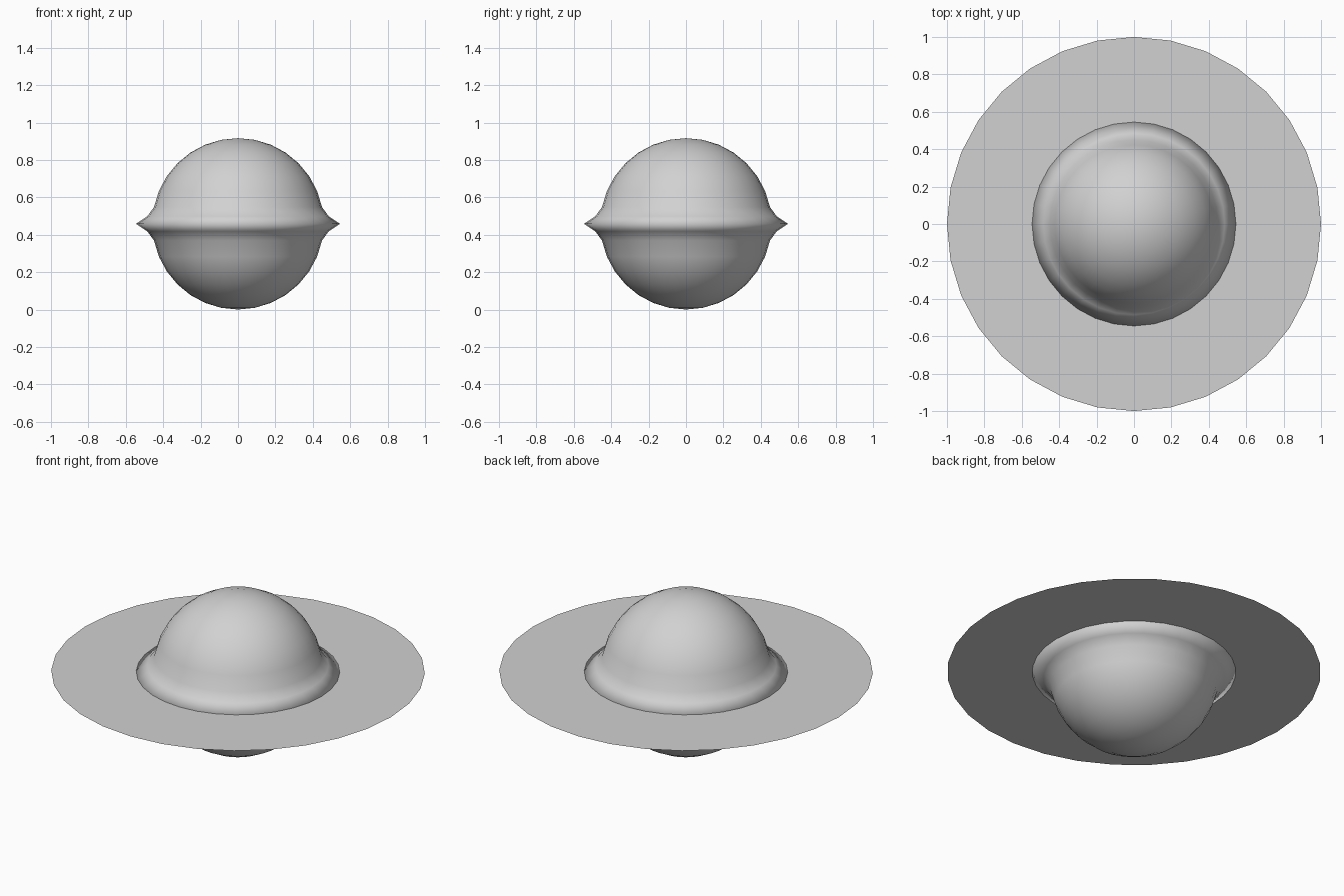
import bpy
import bmesh
import math

SIDES = 32
RADIUS = 0.458
MIDDLE = 0.459

cube = bpy.data.objects.get("Cube")
if cube:
    bpy.data.objects.remove(cube, do_unlink=True)

grey = bpy.data.materials.new("light grey")
grey.use_nodes = True
colour = (0.64, 0.64, 0.64, 1)
grey.diffuse_color = colour
grey.node_tree.nodes["Principled BSDF"].inputs["Base Color"].default_value = colour


def lathe(name, profile, smooth):
    """Spin a (radius, height) profile around the z axis."""
    bm = bmesh.new()
    verts = [bm.verts.new((r, 0, z)) for r, z in profile]
    edges = [bm.edges.new(pair) for pair in zip(verts, verts[1:])]
    bmesh.ops.spin(bm, geom=verts + edges, cent=(0, 0, 0), axis=(0, 0, 1),
                   angle=math.tau, steps=SIDES)
    bmesh.ops.remove_doubles(bm, verts=bm.verts, dist=0.0005)
    bmesh.ops.recalc_face_normals(bm, faces=bm.faces)
    if sum(f.normal.z * f.calc_area() for f in bm.faces) < -0.01:
        bmesh.ops.reverse_faces(bm, faces=bm.faces)
    for face in bm.faces:
        face.smooth = smooth
    mesh = bpy.data.meshes.new(name)
    bm.to_mesh(mesh)
    bm.free()
    mesh.materials.append(grey)
    obj = bpy.data.objects.new(name, mesh)
    obj.location.z = MIDDLE
    bpy.context.collection.objects.link(obj)
    return obj


# Globe whose equator flares out to a sharp rim
angles = [math.pi / 16 * i for i in range(1, 9)]
upper = [(RADIUS * math.cos(a), RADIUS * math.sin(a)) for a in reversed(angles)]
flare = [(0.485, 0.04), (0.545, 0), (0.485, -0.04)]
lower = [(r, -z) for r, z in reversed(upper)]
lathe("globe", upper + flare + lower, True)

# Paper-thin flat ring around the rim
lathe("flat_ring", [(0.545, 0), (1, 0)], False)
